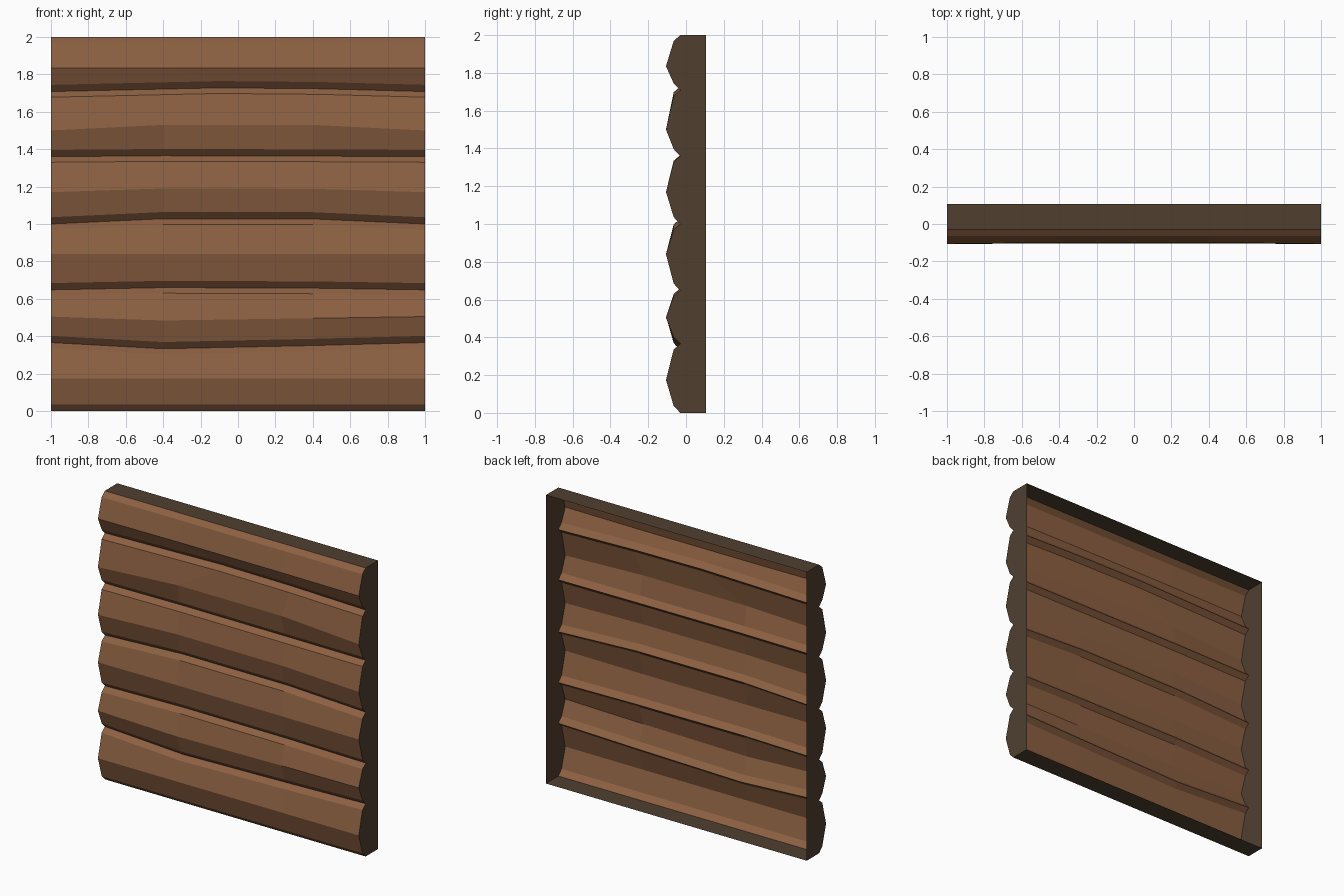
import bpy
import bmesh

cube = bpy.data.objects.get("Cube")
if cube:
    bpy.data.objects.remove(cube, do_unlink=True)


def material(name, rgb):
    mat = bpy.data.materials.new(name)
    mat.use_nodes = True
    mat.diffuse_color = (*rgb, 1)
    mat.node_tree.nodes["Principled BSDF"].inputs["Base Color"].default_value = (*rgb, 1)
    return mat


WOOD = material("warm brown wood", (0.262, 0.117, 0.054))
TRIM = material("dark end wood", (0.080, 0.050, 0.030))

HALF = 1.0
BACK = 0.106
GROOVE_Y, SHOULDER_Y, RIDGE_Y = -0.03, -0.065, -0.106

# Heights as (ends, left knee, right knee), bottom to top
grooves = [
    (0, 0, 0),
    (0.366, 0.333, 0.35),
    (0.648, 0.66, 0.657),
    (1.0, 1.028, 1.027),
    (1.36, 1.365, 1.363),
    (1.708, 1.728, 1.723),
    (2, 2, 2),
]
ridges = [
    (0.175, 0.175, 0.175),
    (0.505, 0.484, 0.496),
    (0.84, 0.84, 0.84),
    (1.17, 1.19, 1.188),
    (1.5, 1.53, 1.53),
    (1.835, 1.835, 1.835),
]
# Depth of each ridge between its knees
ridge_mid_y = [-0.105, -0.098, -0.1, -0.095, -0.092, -0.1]
KNEES = (-0.4, 0.4)
TOP_KNEES = (-0.1, 0.44)


def row(heights, lift, y_end, y_mid, knees=KNEES):
    """One line of points running along the wall."""
    end, left, right = (h + lift for h in heights)
    return [(-HALF, y_end, end), (knees[0], y_mid, left),
            (knees[1], y_mid, right), (HALF, y_end, end)]


def build(name, rows, mat):
    """Skin consecutive rows of points with flat quads."""
    bm = bmesh.new()
    grid = [[bm.verts.new(p) for p in r] for r in rows]
    for low, high in zip(grid, grid[1:]):
        for i in range(len(low) - 1):
            bm.faces.new((low[i], low[i + 1], high[i + 1], high[i]))
    return finish(name, bm, mat)


def finish(name, bm, mat):
    mesh = bpy.data.meshes.new(name)
    bm.to_mesh(mesh)
    bm.free()
    mesh.materials.append(mat)
    obj = bpy.data.objects.new(name, mesh)
    bpy.context.collection.objects.link(obj)
    return obj


# Stacked log face: groove, shoulder, ridge, shoulder for each log
rows = []
for i, ridge in enumerate(ridges):
    low_knees = TOP_KNEES if i == 5 else KNEES
    high_knees = TOP_KNEES if i == 4 else KNEES
    rows.append(row(grooves[i], 0, GROOVE_Y, GROOVE_Y, low_knees))
    rows.append(row(grooves[i], 0.036, SHOULDER_Y, SHOULDER_Y, low_knees))
    rows.append(row(ridge, 0, RIDGE_Y, ridge_mid_y[i]))
    rows.append(row(grooves[i + 1], -0.03, SHOULDER_Y, SHOULDER_Y, high_knees))
rows.append(row(grooves[-1], 0, GROOVE_Y, GROOVE_Y))
build("log_face", rows, WOOD)

# End caps follow the log profile; the back stays open
for name, index, side in (("right_end", 0, -1), ("left_end", -1, 1)):
    outline = [r[index] for r in rows]
    outline += [(side * HALF, BACK, 2), (side * HALF, BACK, 0)]
    if side > 0:
        outline.reverse()
    bm = bmesh.new()
    bm.faces.new([bm.verts.new(p) for p in outline])
    bm.normal_update()
    if bm.faces[:][0].normal.x * side < 0:
        bmesh.ops.reverse_faces(bm, faces=bm.faces[:])
    finish(name, bm, TRIM)

# Top and bottom edges
front_top = [(-HALF, GROOVE_Y, 2), (HALF, GROOVE_Y, 2)]
back_top = [(-HALF, BACK, 2), (HALF, BACK, 2)]
build("top_edge", [front_top, back_top], TRIM)
front_base = [(x, y, 0) for x, y, z in front_top]
back_base = [(x, y, 0) for x, y, z in back_top]
build("bottom_edge", [back_base, front_base], TRIM)
